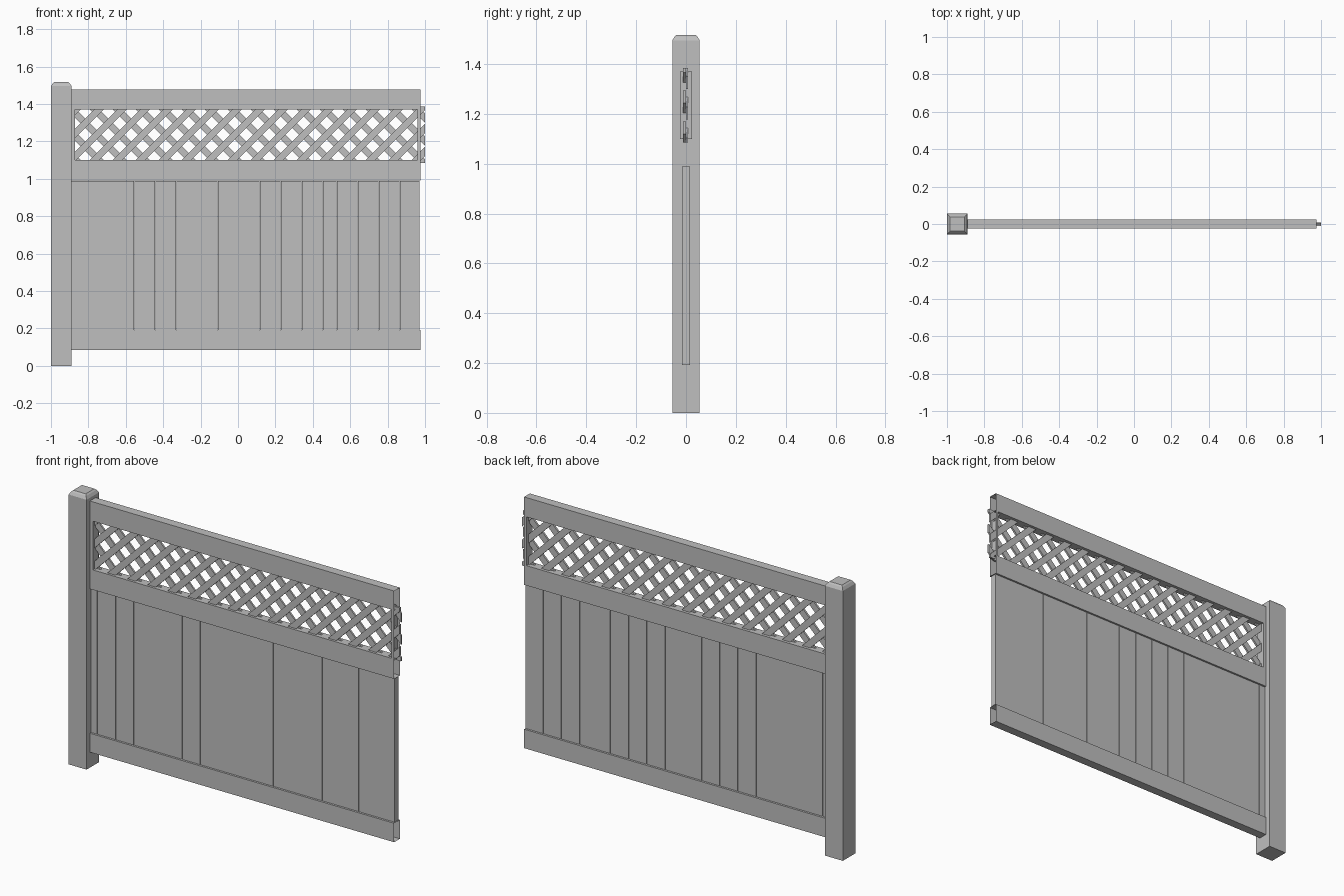
import bpy, bmesh
from mathutils import Vector

if "Cube" in bpy.data.objects:
    bpy.data.objects.remove(bpy.data.objects["Cube"])

mat = bpy.data.materials.new("light grey vinyl")
mat.diffuse_color = (0.52, 0.52, 0.52, 1)
mat.use_nodes = True
mat.node_tree.nodes["Principled BSDF"].inputs["Base Color"].default_value = mat.diffuse_color


def finish(bm, name):
    bmesh.ops.recalc_face_normals(bm, faces=bm.faces)
    me = bpy.data.meshes.new(name)
    bm.to_mesh(me)
    bm.free()
    me.materials.append(mat)
    ob = bpy.data.objects.new(name, me)
    bpy.context.collection.objects.link(ob)
    return ob


def add_box(bm, x, y, z, open_sides=()):
    """Box from (min, max) pairs; open_sides lists which x ends (-1, 1) stay open."""
    v = [bm.verts.new((a, b, c)) for a in x for b in y for c in z]
    faces = [(0, 1, 5, 4), (2, 6, 7, 3), (0, 4, 6, 2), (1, 3, 7, 5)]
    if -1 not in open_sides:
        faces.append((0, 2, 3, 1))
    if 1 not in open_sides:
        faces.append((4, 5, 7, 6))
    for f in faces:
        bm.faces.new([v[i] for i in f])


def box(name, x, y, z, open_sides=()):
    bm = bmesh.new()
    add_box(bm, x, y, z, open_sides)
    return finish(bm, name)


# Post with chamfered cap
bm = bmesh.new()
rings = []
for z, r in ((0, 0.055), (1.495, 0.055), (1.51, 0.046), (1.517, 0.038)):
    rings.append([bm.verts.new((-0.945 + sx * r, sy * r, z))
                  for sx, sy in ((-1, -1), (1, -1), (1, 1), (-1, 1))])
for lo, hi in zip(rings, rings[1:]):
    for i in range(4):
        j = (i + 1) % 4
        bm.faces.new((lo[i], lo[j], hi[j], hi[i]))
bm.faces.new(rings[0])
bm.faces.new(rings[-1])
finish(bm, "post")

# Hollow rails, open at the ends
X0, X1 = -0.89, 0.975
D = (-0.025, 0.025)
for name, z in (("bottom_rail", (0.085, 0.19)),
                ("middle_rail", (0.99, 1.10)),
                ("top_rail", (1.37, 1.477))):
    box(name, (X0, X1), D, z, (-1, 1))

# Vertical boards with hairline gaps
seams = [X0, -0.85, -0.738, -0.628, -0.555, -0.442, -0.33, -0.219, -0.108, 0.003,
         0.116, 0.229, 0.34, 0.453, 0.528, 0.64, 0.753, 0.864, X1 - 0.003]
bm = bmesh.new()
for a, b in zip(seams, seams[1:]):
    add_box(bm, (a + 0.001, b - 0.001), (-0.017, 0.017), (0.192, 0.988))
finish(bm, "boards")

# Side channels holding the lattice, open outward
box("lattice_channel_left", (X0, -0.872), D, (1.10, 1.37), (-1,))
box("lattice_channel_right", (0.96, X1), D, (1.10, 1.37), (1,))

# Diagonal lattice in two layers, trimmed at the ends
ZC, H, PITCH, HALF = 1.235, 0.15, 0.123, 0.025
for name, s, y in (("lattice_front", 1, (-0.012, -0.001)),
                   ("lattice_back", -1, (-0.001, 0.009))):
    bm = bmesh.new()
    for k in range(-18, 3):
        cx = 0.967 + k * PITCH
        v = [bm.verts.new((cx + s * h + w, yy, ZC + h))
             for yy in y
             for h, w in ((-H, -HALF), (-H, HALF), (H, HALF), (H, -HALF))]
        bm.faces.new(v[:4])
        bm.faces.new(v[4:])
        for i in range(4):
            j = (i + 1) % 4
            bm.faces.new((v[i], v[j], v[j + 4], v[i + 4]))
    for px, n in ((1.0, 1), (-0.892, -1)):
        geom = bm.verts[:] + bm.edges[:] + bm.faces[:]
        res = bmesh.ops.bisect_plane(bm, geom=geom, plane_co=Vector((px, 0, 0)),
                                     plane_no=Vector((n, 0, 0)), clear_outer=True)
        cut = [e for e in res["geom_cut"] if isinstance(e, bmesh.types.BMEdge)]
        bmesh.ops.holes_fill(bm, edges=cut, sides=0)
    finish(bm, name)
